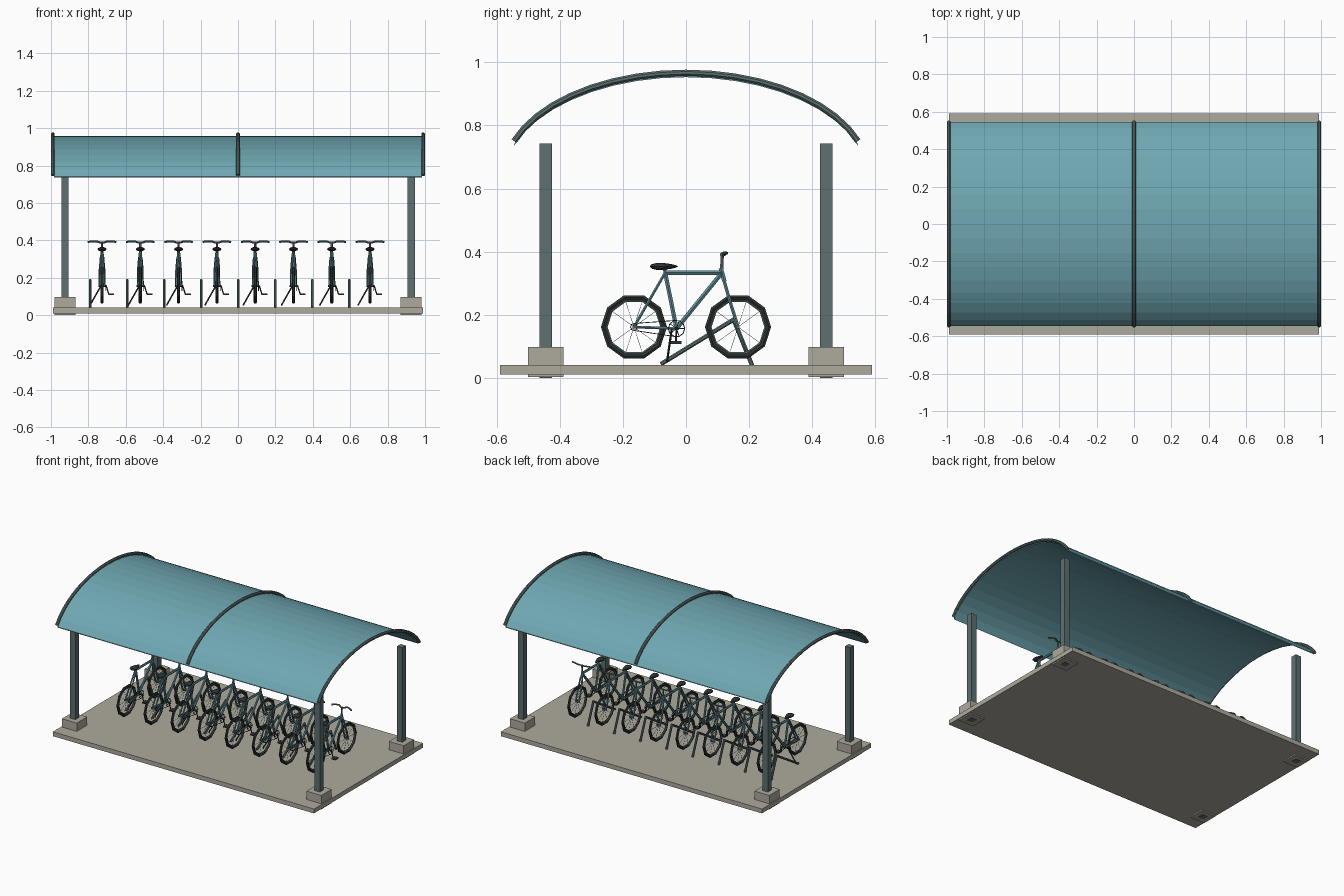
import bpy, bmesh, math
from mathutils import Vector

if "Cube" in bpy.data.objects:
    bpy.data.objects.remove(bpy.data.objects["Cube"])


def material(name, rgb):
    m = bpy.data.materials.new(name)
    m.diffuse_color = (*rgb, 1)
    m.use_nodes = True
    m.node_tree.nodes["Principled BSDF"].inputs["Base Color"].default_value = m.diffuse_color
    return m


TEAL = material("roof_teal", (0.16, 0.39, 0.45))
FRAME = material("frame_teal", (0.12, 0.27, 0.31))
STEEL = material("steel", (0.11, 0.16, 0.16))
STONE = material("concrete", (0.42, 0.40, 0.34))
BLACK = material("rubber", (0.03, 0.035, 0.035))


def finish(bm, name, mat):
    bmesh.ops.recalc_face_normals(bm, faces=bm.faces)
    me = bpy.data.meshes.new(name)
    bm.to_mesh(me)
    bm.free()
    me.materials.append(mat)
    ob = bpy.data.objects.new(name, me)
    bpy.context.collection.objects.link(ob)
    return ob


def tube(bm, pts, r, n=6, closed=False):
    """Sweep an n-sided ring along a path."""
    pts = [Vector(p) for p in pts]
    k = len(pts)
    tans = []
    for i in range(k):
        a = pts[i - 1] if (closed or i > 0) else pts[i]
        b = pts[(i + 1) % k] if (closed or i < k - 1) else pts[i]
        tans.append((b - a).normalized())
    ref = Vector((0, 0, 1)) if max(abs(t.x) for t in tans) > 0.8 else Vector((1, 0, 0))
    rings = []
    for p, t in zip(pts, tans):
        u = t.cross(ref).normalized()
        v = t.cross(u)
        rings.append([bm.verts.new(p + r * (math.cos(w) * u + math.sin(w) * v))
                      for w in (2 * math.pi * (j + 0.5) / n for j in range(n))])
    for i in range(k if closed else k - 1):
        A, B = rings[i], rings[(i + 1) % k]
        for j in range(n):
            bm.faces.new((A[j], A[(j + 1) % n], B[(j + 1) % n], B[j]))
    if not closed:
        bm.faces.new(rings[0])
        bm.faces.new(rings[-1])


def box(bm, c, s):
    vs = bmesh.ops.create_cube(bm, size=1)["verts"]
    bmesh.ops.scale(bm, vec=s, verts=vs)
    bmesh.ops.translate(bm, vec=c, verts=vs)


def tubes(name, mat, paths, n=6):
    bm = bmesh.new()
    for r, pts in paths:
        tube(bm, pts, r, n)
    return finish(bm, name, mat)


def circle(y, z, r, n, x=0.0):
    return [(x, y + r * math.cos(2 * math.pi * i / n), z + r * math.sin(2 * math.pi * i / n))
            for i in range(n)]


# Base slab, footings and posts
bm = bmesh.new()
box(bm, (0, 0, 0.025), (1.976, 1.18, 0.03))
finish(bm, "base_slab", STONE)
foot, post = bmesh.new(), bmesh.new()
for sx in (-1, 1):
    for sy in (-1, 1):
        box(foot, (sx * 0.925, sy * 0.445, 0.0495), (0.112, 0.112, 0.095))
        box(post, (sx * 0.925, sy * 0.445, 0.3715), (0.04, 0.04, 0.743))
finish(foot, "footings", STONE)
finish(post, "posts", STEEL)


# Arched roof sheet and ribs
def arch(drop, n=18):
    a, b = 0.578, 0.325
    w = math.acos(0.545 / a)
    out = []
    for i in range(n + 1):
        t = math.pi - w - (math.pi - 2 * w) * i / n
        out.append((a * math.cos(t), 0.967 - b + b * math.sin(t) - drop))
    return out


bm = bmesh.new()
outer, inner = arch(0.009), arch(0.014)
loops = [[bm.verts.new((x, y, z)) for y, z in outer + inner[::-1]] for x in (-0.985, 0.985)]
L, R = loops
m = len(L)
for i in range(m):
    bm.faces.new((L[i], L[(i + 1) % m], R[(i + 1) % m], R[i]))
for lp in loops:
    for i in range(len(outer) - 1):
        bm.faces.new((lp[i], lp[i + 1], lp[m - 2 - i], lp[m - 1 - i]))
finish(bm, "roof_sheet", TEAL)
tubes("roof_ribs", STEEL, [(0.0105, [(x, y, z) for y, z in arch(0)])
                           for x in (-0.99, 0, 0.99)], 8)

# Wheel racks: one leaning tube bracket per bay
tubes("wheel_racks", STEEL,
      [p for i in range(8) for x in [-0.791 + 0.198 * i] for p in (
          (0.0075, [(x, -0.08, 0.043), (x, 0.155, 0.187)]),
          (0.0075, [(x, 0.15, 0.187), (x, 0.21, 0.038)]))], 8)

# One bicycle, built at x = 0
REAR, FRONT = (0, -0.165, 0.161), (0, 0.165, 0.161)
CRANK, SEAT, HEAD = (0, -0.03, 0.156), (0, -0.066, 0.333), (0, 0.114, 0.333)
bike = []


def side(p, x):
    return (x, p[1], p[2])


paths = [(0.0075, [SEAT, CRANK]), (0.008, [SEAT, HEAD]), (0.008, [HEAD, CRANK]),
         (0.008, [(0, 0.11, 0.348), (0, 0.122, 0.305)])]
for s in (-1, 1):
    paths += [(0.005, [side(SEAT, s * 0.004), side(REAR, s * 0.012)]),
              (0.005, [side(CRANK, s * 0.006), side(REAR, s * 0.012)]),
              (0.006, [(s * 0.006, 0.12, 0.31), (s * 0.012, 0.14, 0.24), side(FRONT, s * 0.012)])]
bike.append(tubes("bike_frame", FRAME, paths))

# Ten-sided tyres and rims
tyre, rim = bmesh.new(), bmesh.new()
spokes = []
for c in (REAR, FRONT):
    tube(tyre, circle(c[1], c[2], 0.0975, 10), 0.0085, 6, True)
    tube(rim, circle(c[1], c[2], 0.088, 10), 0.005, 6, True)
    spokes.append((0.006, [side(c, -0.016), side(c, 0.016)]))
    for p in circle(c[1], c[2], 0.088, 10):
        spokes.append((0.0009, [c, p]))
bike.append(finish(tyre, "bike_tyres", BLACK))
bike.append(finish(rim, "bike_rims", STEEL))
bike.append(tubes("bike_spokes", STEEL, spokes, 4))

# Saddle, tapering to the nose
bm = bmesh.new()
bmesh.ops.create_uvsphere(bm, u_segments=12, v_segments=6, radius=1)
for v in bm.verts:
    taper = 0.62 - 0.42 * v.co.y
    v.co = Vector((v.co.x * 0.034 * taper, -0.07 + v.co.y * 0.045,
                   0.353 + v.co.z * 0.0135 * (0.8 - 0.3 * v.co.y)))
bike.append(finish(bm, "bike_saddle", BLACK))

# Stem, seat post and handlebar
half = [(0.075, 0.112, 0.391), (0.055, 0.12, 0.395), (0.03, 0.128, 0.395), (0.012, 0.118, 0.389)]
bar = [(-x, y, z) for x, y, z in half] + half[::-1]
bike.append(tubes("bike_handlebar", STEEL, [
    (0.0055, bar), (0.006, [(0, 0.113, 0.34), (0, 0.115, 0.391)]),
    (0.006, [SEAT, (0, -0.069, 0.352)])]))

# Chainring, chain, crank, pedal and kickstand
bm = bmesh.new()
X = 0.018
tube(bm, circle(CRANK[1], CRANK[2], 0.026, 10, X), 0.0022, 4, True)
tube(bm, circle(REAR[1], REAR[2], 0.011, 8, X), 0.002, 4, True)
for s in (-1, 1):
    tube(bm, [(X, -0.165, 0.161 + s * 0.011), (X, CRANK[1], CRANK[2] + s * 0.026)], 0.0018, 4)
for p in circle(CRANK[1], CRANK[2], 0.026, 5, X):
    tube(bm, [side(CRANK, X), p], 0.0016, 4)
tube(bm, [side(CRANK, -0.02), side(CRANK, 0.024)], 0.006, 6)
tube(bm, [(0.022, -0.03, 0.158), (0.036, -0.032, 0.112)], 0.0035, 6)
box(bm, (0.05, -0.032, 0.112), (0.03, 0.034, 0.009))
tube(bm, [(-0.006, -0.045, 0.156), (-0.065, -0.06, 0.052)], 0.004, 6)
bike.append(finish(bm, "bike_drivetrain", BLACK))

# Row of eight bicycles
for i in range(8):
    for part in bike:
        ob = part if i == 0 else part.copy()
        if i:
            ob.name = f"{part.name}_{i + 1}"
            bpy.context.collection.objects.link(ob)
        ob.location.x = -0.727 + 0.2047 * i
